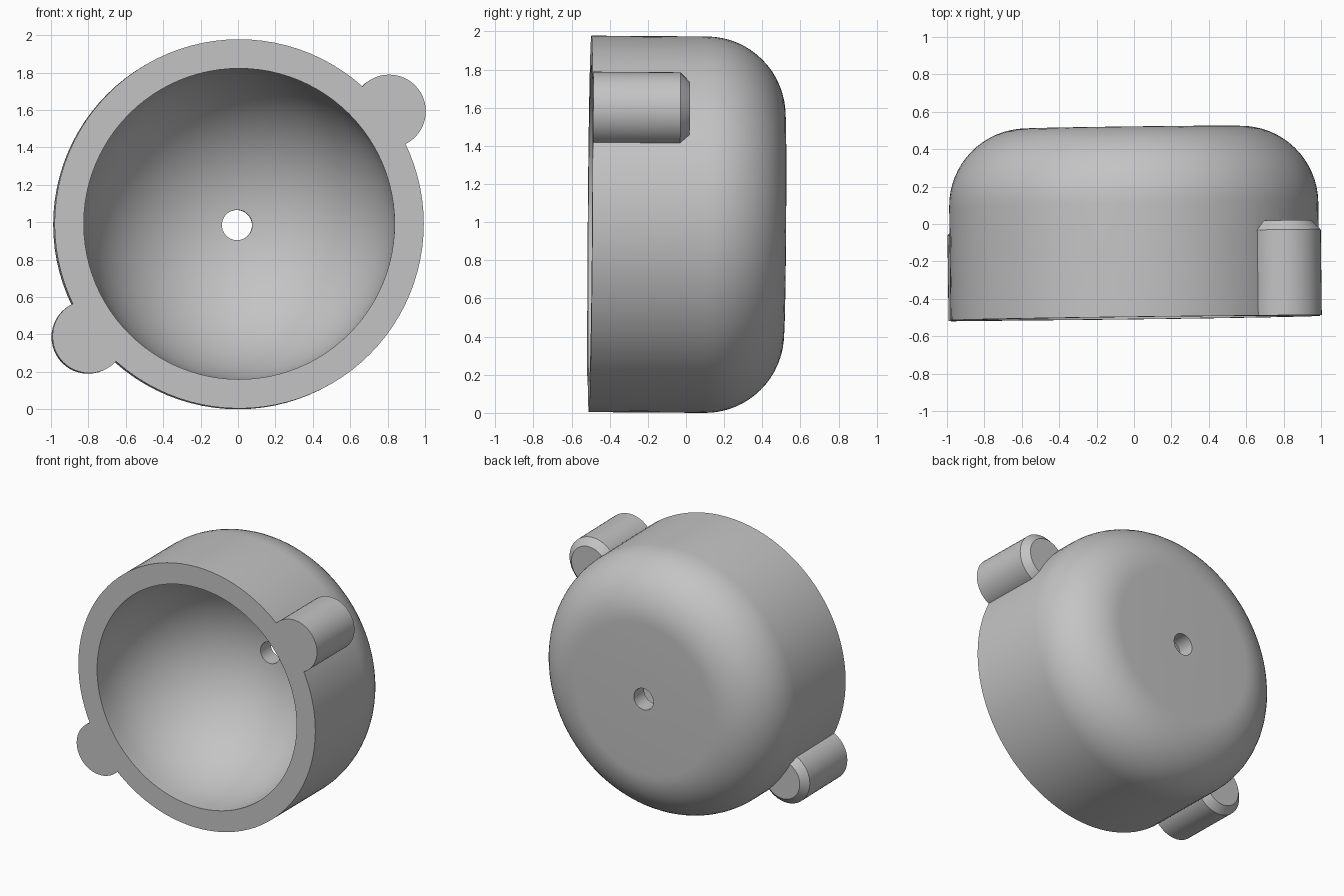
import bpy, bmesh, math
from mathutils import Vector, Matrix

cube = bpy.data.objects.get("Cube")
if cube:
    bpy.data.objects.remove(cube, do_unlink=True)

FRONT, BACK = -0.503, 0.518
OUTER, INNER, FILLET = 0.987, 0.831, 0.415

grey = bpy.data.materials.new("plain grey")
grey.use_nodes = True
colour = (0.55, 0.55, 0.55, 1)
grey.diffuse_color = colour
grey.node_tree.nodes["Principled BSDF"].inputs["Base Color"].default_value = colour


def revolve(name, profile, x=0, z=0, steps=96):
    """Spin (radius, y) points, which start and end on the axis, round the y direction."""
    bm = bmesh.new()
    verts = [bm.verts.new((x + r, y, z)) for r, y in profile]
    edges = [bm.edges.new(pair) for pair in zip(verts, verts[1:])]
    bmesh.ops.spin(bm, geom=verts + edges, cent=(x, 0, z), axis=(0, 1, 0),
                   angle=math.tau, steps=steps, use_duplicate=False)
    bmesh.ops.remove_doubles(bm, verts=bm.verts, dist=0.0001)
    bmesh.ops.recalc_face_normals(bm, faces=bm.faces)
    mesh = bpy.data.meshes.new(name)
    bm.to_mesh(mesh)
    bm.free()
    mesh.materials.append(grey)
    obj = bpy.data.objects.new(name, mesh)
    bpy.context.collection.objects.link(obj)
    return obj


def arc(r0, y0, radius, n):
    """Quarter round from the side wall to the back."""
    return [(r0 + radius * math.cos(a), y0 + radius * math.sin(a))
            for a in (math.pi / 2 * i / n for i in range(n + 1))]


def combine(target, other, operation):
    mod = target.modifiers.new(operation.lower(), 'BOOLEAN')
    mod.operation, mod.object, mod.solver = operation, other, 'EXACT'
    bpy.context.view_layer.objects.active = target
    bpy.ops.object.modifier_apply(modifier=mod.name)
    bpy.data.objects.remove(other, do_unlink=True)


# Outer cup with a rounded back edge
cup = revolve("cup_housing", [(0, FRONT), (OUTER, FRONT)]
              + arc(OUTER - FILLET, BACK - FILLET, FILLET, 16) + [(0, BACK)])

# Two opposite chamfered lugs
for side in (1, -1):
    lug = revolve("lug", [(0, FRONT), (0.196, FRONT), (0.196, -0.045),
                          (0.146, 0.005), (0, 0.005)],
                  side * 0.802, side * 0.602, 48)
    combine(cup, lug, 'UNION')

# Domed cavity and the small hole through the back
dome = arc(0, FRONT + 0.07, INNER, 24)[:-1] + [(0, FRONT + 0.07 + INNER)]
cavity = revolve("cavity_cutter", [(0, FRONT - 0.2), (INNER, FRONT - 0.2)] + dome)
cavity.hide_render = True
combine(cup, cavity, 'DIFFERENCE')
hole = revolve("hole_cutter", [(0, 0), (0.081, 0), (0.081, 0.8), (0, 0.8)], steps=48)
hole.hide_render = True
combine(cup, hole, 'DIFFERENCE')

# Slight lean of the whole part, then stand it on the ground
cup.data.transform(Matrix.Rotation(0.0125, 4, 'Z') @ Matrix.Rotation(-0.007, 4, 'X'))
low = min(v.co.z for v in cup.data.vertices)
cup.data.transform(Matrix.Translation(Vector((0, 0, -low))))

bpy.ops.object.select_all(action='DESELECT')
cup.select_set(True)
bpy.context.view_layer.objects.active = cup
bpy.ops.object.shade_smooth_by_angle(angle=math.radians(30))
